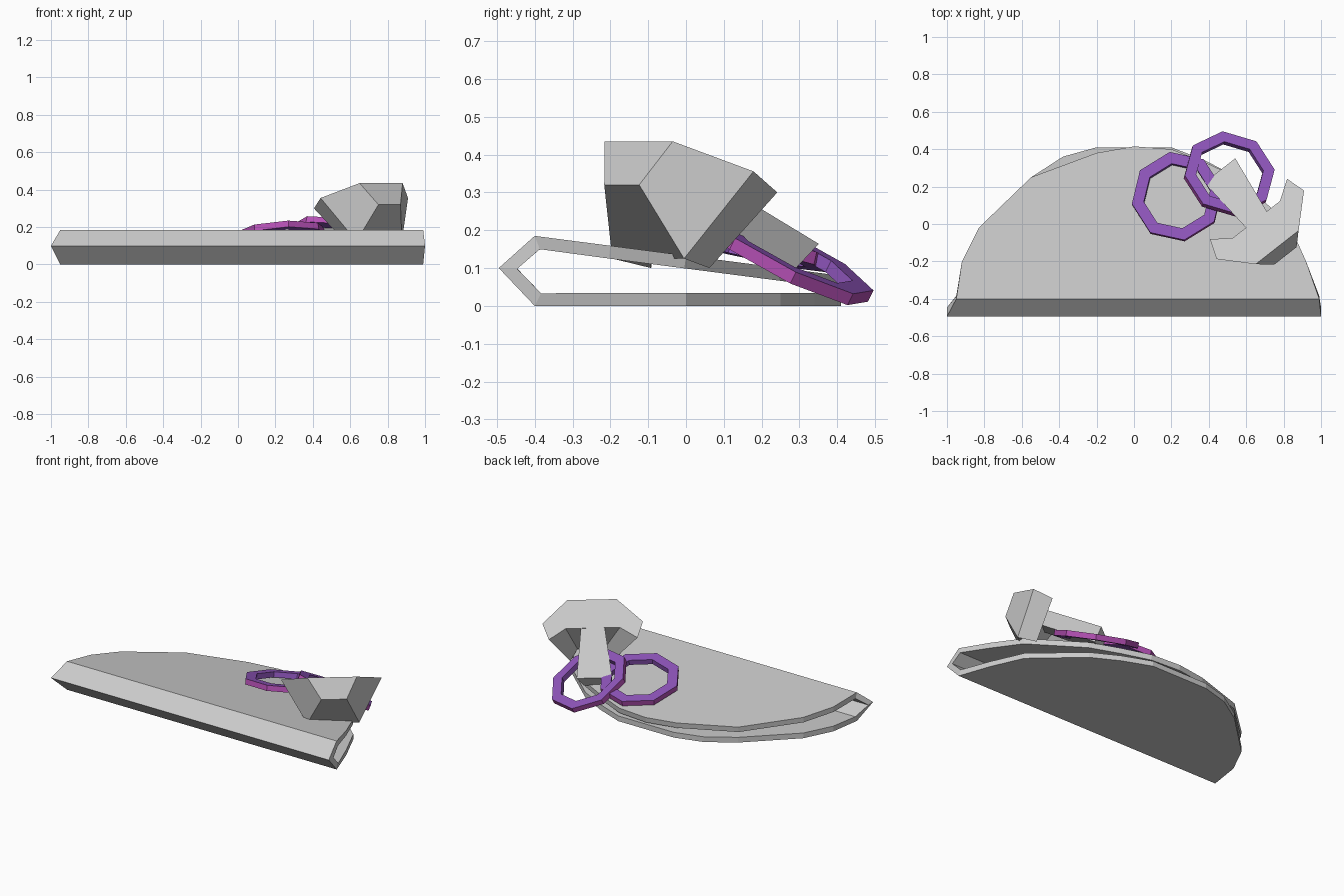
import bpy, bmesh, math
from mathutils import Vector

if "Cube" in bpy.data.objects:
    bpy.data.objects.remove(bpy.data.objects["Cube"])


def make_object(name, verts, faces, mats=(), indices=None):
    me = bpy.data.meshes.new(name)
    me.from_pydata([tuple(v) for v in verts], [], faces)
    for m in mats:
        me.materials.append(m)
    if indices:
        for p, i in zip(me.polygons, indices):
            p.material_index = i
    bm = bmesh.new()
    bm.from_mesh(me)
    bmesh.ops.recalc_face_normals(bm, faces=bm.faces)
    bm.to_mesh(me)
    bm.free()
    ob = bpy.data.objects.new(name, me)
    bpy.context.collection.objects.link(ob)
    return ob


def material(name, color):
    m = bpy.data.materials.new(name)
    m.diffuse_color = (*color, 1)
    m.use_nodes = True
    m.node_tree.nodes["Principled BSDF"].inputs["Base Color"].default_value = m.diffuse_color
    return m


# Folded half-round shell: bottom sheet, two fold strips, sloping top sheet
lower = [(-.95, -.40), (-.92, -.2), (-.83, -.02), (-.55, .25), (-.38, .36), (-.2, .41),
         (.2, .41), (.38, .34), (.55, .25), (.83, 0), (.92, -.2), (.99, -.40)]
upper = [(-.95, -.40), (-.92, -.2), (-.83, -.02), (-.55, .25), (-.2, .38), (0, .415),
         (.2, .40), (.38, .33), (.55, .25), (.83, 0), (.92, -.2), (.99, -.40)]
n = len(lower)
verts = [(x, y, 0) for x, y in lower]
verts += [(x, y, .185 - .13 * (y + .40)) for x, y in upper]
verts += [(-1, -.495, .1), (1, -.495, .1)]
shell = make_object("folded_shell", verts, [
    list(range(n)), list(range(2 * n - 1, n - 1, -1)),
    (0, n - 1, 2 * n + 1, 2 * n), (2 * n, 2 * n + 1, 2 * n - 1, n)])
# orient the open sheet outwards: the bottom face must look down
if shell.data.polygons[0].normal.z > 0:
    shell.data.flip_normals()
sol = shell.modifiers.new("thickness", "SOLIDIFY")
sol.thickness = .034
sol.offset = -1
sol.use_even_offset = True

# Onion rings: tilted eight-sided flat rings
flesh = material("onion_flesh", (.27, .09, .49))
skin = material("onion_skin", (.46, .08, .46))


def onion_ring(name, center, slope, outer, inner, thick, phase):
    ex = Vector((1, 0, slope[0])).normalized()
    nz = Vector((-slope[0], -slope[1], 1)).normalized()
    ey = nz.cross(ex)
    c = Vector(center)
    vs, fs, mi = [], [], []
    for r, d in ((outer, 0), (inner, 0), (inner, thick), (outer, thick)):
        for k in range(8):
            a = phase + k * math.tau / 8
            vs.append(c + ex * r * math.cos(a) + ey * r * math.sin(a) - nz * d)
    for j in range(4):
        for k in range(8):
            k2, j2 = (k + 1) % 8, (j + 1) % 4
            fs.append((j * 8 + k, j * 8 + k2, j2 * 8 + k2, j2 * 8 + k))
            mi.append(1 if j == 3 else 0)
    make_object(name, vs, fs, (flesh, skin), mi)


onion_ring("onion_ring_left", (.23, .15, .178), (.066, -.23), .245, .18, .034, math.radians(10))
onion_ring("onion_ring_right", (.512, .275, .145), (-.20, -.506), .247, .185, .034, math.radians(4))

# Mushroom slice: u runs across it, v down the stem, w out of the cut face
u = Vector((.787, .616, 0))
v = Vector((-.528, .709, -.467)).normalized()
w = u.cross(v).normalized()
crown = Vector((.765, -.125, .435))


def slice_part(name, front, back):
    # each row is (middle point, half width), mirrored across the axis
    def outline(rows):
        return [m + u * h for m, h in rows] + [m - u * h for m, h in reversed(rows)]
    a, b = outline(front), outline(back)
    k = len(a)
    faces = [list(range(k)), list(range(2 * k - 1, k - 1, -1))]
    faces += [(i, k + i, k + (i + 1) % k, (i + 1) % k) for i in range(k)]
    make_object(name, a + b, faces)


def on_face(t, depth=0):
    return crown + v * t - w * depth


slice_part("mushroom_cap",
           [(on_face(0), .146), (on_face(.17), .297), (on_face(.289), .262), (on_face(.21), .16)],
           [(Vector((.81, -.17, .32)), .075), (Vector((.755, -.10, .125)), .154),
            (Vector((.69, -.015, .10)), .125), (Vector((.715, -.045, .16)), .08)])
slice_part("mushroom_stem",
           [(on_face(.15, .001), .065), (on_face(.58), .105)],
           [(on_face(.15, .09), .04), (on_face(.57, .085), .06)])
